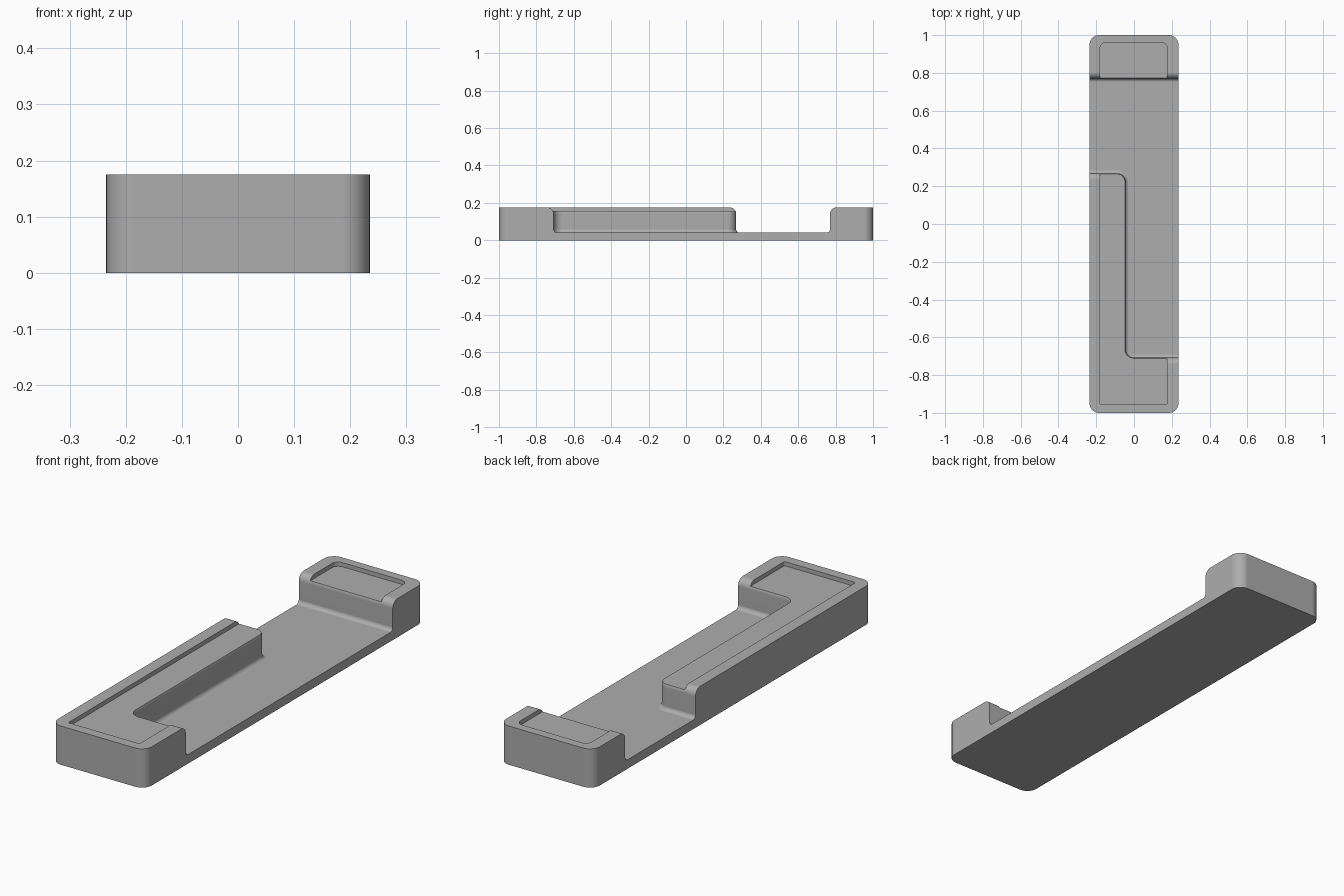
import bpy, bmesh, math

if "Cube" in bpy.data.objects:
    bpy.data.objects.remove(bpy.data.objects["Cube"])

H, FLOOR, POCKET = 0.175, 0.041, 0.156      # top, tray floor, recess floor heights
HW, HL = 0.235, 1.0                         # half width, half length
SEG = 8

grey = bpy.data.materials.new("plain grey")
grey.diffuse_color = (0.42, 0.42, 0.42, 1)
grey.use_nodes = True
grey.node_tree.nodes["Principled BSDF"].inputs["Base Color"].default_value = grey.diffuse_color


def arc(cx, cy, r, a0, a1, n=SEG):
    """Points along an arc, angles in degrees."""
    return [(cx + r * math.cos(math.radians(a0 + (a1 - a0) * i / n)),
             cy + r * math.sin(math.radians(a0 + (a1 - a0) * i / n))) for i in range(n + 1)]


def rounded_rect(x0, x1, y0, y1, r_front, r_back):
    f, b = r_front, r_back
    return (arc(x0 + f, y0 + f, f, 180, 270) + arc(x1 - f, y0 + f, f, 270, 360) +
            arc(x1 - b, y1 - b, b, 0, 90) + arc(x0 + b, y1 - b, b, 90, 180))


def loft(name, layers):
    """Closed solid through equal-length outlines, given as (z, points)."""
    bm = bmesh.new()
    rings = [[bm.verts.new((x, y, z)) for x, y in pts] for z, pts in layers]
    n = len(rings[0])
    for low, high in zip(rings, rings[1:]):
        for i in range(n):
            j = (i + 1) % n
            bm.faces.new((low[i], low[j], high[j], high[i]))
    bm.faces.new(rings[0][::-1])
    bm.faces.new(rings[-1])
    bmesh.ops.recalc_face_normals(bm, faces=bm.faces)
    mesh = bpy.data.meshes.new(name)
    bm.to_mesh(mesh)
    bm.free()
    mesh.materials.append(grey)
    ob = bpy.data.objects.new(name, mesh)
    bpy.context.collection.objects.link(ob)
    return ob


def channel_outline(d):
    """Open channel between the L-shaped ledge and the end block, widened by d."""
    wx, y_end, y_front, y_back, r, out = -0.045, 0.268, -0.708, 0.77, 0.045, 0.4
    pts = [(-out, y_back + d), (-out, y_end - d)]
    pts += arc(wx - r, y_end - r, r - d, 90, 0)            # outer corner of the ledge
    pts += arc(wx + r, y_front + r, r + d, 180, 270)       # inner corner of the ledge
    return pts + [(out, y_front - d), (out, y_back + d)]


# Solid block with rounded vertical corners
outline = rounded_rect(-HW, HW, -HL, HL, 0.05, 0.05)
body = loft("tray_body", [(0, outline), (H, outline)])

# Channel cutter: filleted foot, straight wall, rounded top edge
foot, top = 0.018, 0.033
layers = []
for i in range(SEG + 1):
    a = math.pi / 2 * i / SEG
    layers.append((FLOOR + foot * (1 - math.cos(a)), channel_outline(-foot * (1 - math.sin(a)))))
for i in range(SEG + 1):
    a = math.pi / 2 * i / SEG
    layers.append((H - top + top * math.sin(a), channel_outline(top * (1 - math.cos(a)))))
layers.append((H + 0.05, channel_outline(top)))
channel = loft("channel_cutter", layers)

# Shallow recess in the raised surfaces
recess_outline = rounded_rect(-0.18, 0.176, -0.955, 0.96, 0.006, 0.03)
recess = loft("recess_cutter", [(POCKET, recess_outline), (H + 0.05, recess_outline)])

bpy.context.view_layer.objects.active = body
body.select_set(True)
for cutter in (channel, recess):
    m = body.modifiers.new(cutter.name, 'BOOLEAN')
    m.operation, m.solver, m.object = 'DIFFERENCE', 'EXACT', cutter
    bpy.ops.object.modifier_apply(modifier=m.name)
for cutter in (channel, recess):
    bpy.data.objects.remove(cutter)

# Smooth fillets, crisp edges
bpy.ops.object.shade_smooth_by_angle(angle=math.radians(30))
weighted = body.modifiers.new("flat_faces", 'WEIGHTED_NORMAL')
weighted.keep_sharp = True
